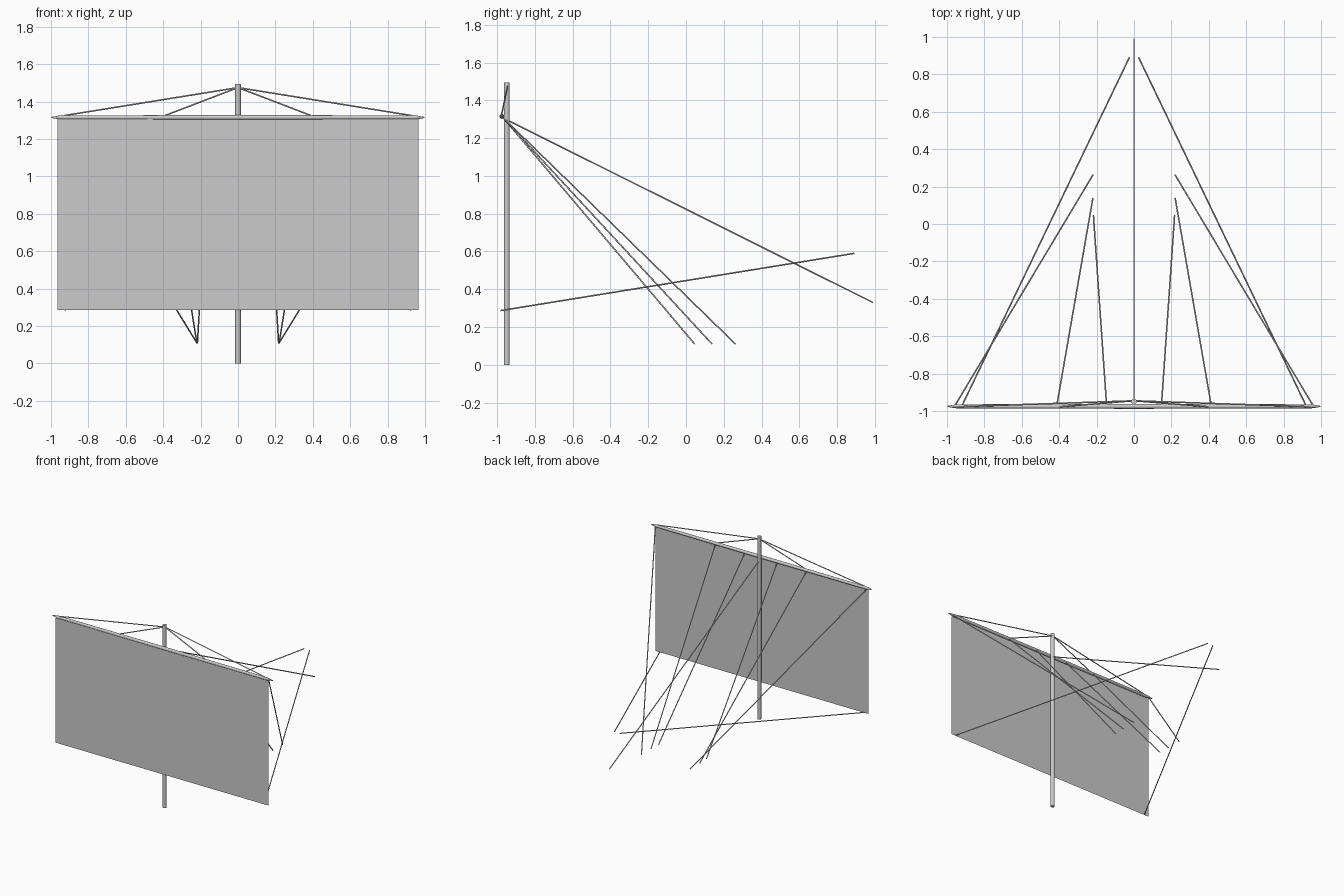
import bpy, bmesh, math
from mathutils import Vector

if "Cube" in bpy.data.objects:
    bpy.data.objects.remove(bpy.data.objects["Cube"])

grey = bpy.data.materials.new("light_grey")
grey.diffuse_color = (0.6, 0.6, 0.6, 1)
grey.use_nodes = True
grey.node_tree.nodes["Principled BSDF"].inputs["Base Color"].default_value = grey.diffuse_color


def finish(bm, name):
    bmesh.ops.recalc_face_normals(bm, faces=bm.faces)
    me = bpy.data.meshes.new(name)
    bm.to_mesh(me)
    bm.free()
    me.materials.append(grey)
    ob = bpy.data.objects.new(name, me)
    bpy.context.collection.objects.link(ob)
    return ob


def spar(name, start, end, stations, sides):
    """Round bar from start to end; stations are (fraction, radius)."""
    start, end = Vector(start), Vector(end)
    axis = end - start
    turn = axis.to_track_quat('Z', 'Y')
    bm = bmesh.new()
    rings = []
    for t, r in stations:
        centre = start + axis * t
        rings.append([bm.verts.new(centre + turn @ Vector(
            (r * math.cos(2 * math.pi * i / sides), r * math.sin(2 * math.pi * i / sides), 0)))
            for i in range(sides)])
    for a, b in zip(rings, rings[1:]):
        for i in range(sides):
            j = (i + 1) % sides
            bm.faces.new((a[i], a[j], b[j], b[i]))
    bm.faces.new(rings[0])
    bm.faces.new(rings[-1])
    ob = finish(bm, name)
    for p in ob.data.polygons:
        p.use_smooth = len(p.vertices) == 4
    return ob


def rope(name, start, end):
    return spar(name, start, end, [(0, 0.004), (1, 0.004)], 8)


# Mast and tapered yard
spar("mast", (0, -0.949, 0), (0, -0.949, 1.495), [(0, 0.015), (1, 0.015)], 16)
spar("yard", (-0.997, -0.975, 1.315), (0.997, -0.975, 1.315),
     [(0, 0.003), (0.025, 0.011), (0.5, 0.013), (0.975, 0.011), (1, 0.003)], 12)

# Sail: a single flat sheet hanging from the yard
bm = bmesh.new()
bm.faces.new([bm.verts.new((x, -0.982, z)) for x, z in
              ((-0.965, 0.285), (0.965, 0.285), (0.965, 1.306), (-0.965, 1.306))])
finish(bm, "sail")

# Stay on the centre line
rope("stay", (0, -0.94, 1.293), (0, 0.99, 0.33))

# Mirrored rigging
for side, s in (("left", -1), ("right", 1)):
    for name, a, b in (
        ("outer_lift", (0, -0.945, 1.475), (0.975, -0.978, 1.318)),
        ("inner_lift", (0, -0.945, 1.475), (0.41, -0.978, 1.318)),
        ("sheet", (0.925, -0.982, 0.287), (0.025, 0.89, 0.59)),
        ("brace", (0.957, -0.97, 1.31), (0.22, 0.262, 0.11)),
        ("outer_line", (0.412, -0.965, 1.305), (0.22, 0.138, 0.11)),
        ("inner_line", (0.147, -0.965, 1.305), (0.217, 0.046, 0.11)),
    ):
        rope(f"{side}_{name}", (a[0] * s, a[1], a[2]), (b[0] * s, b[1], b[2]))
